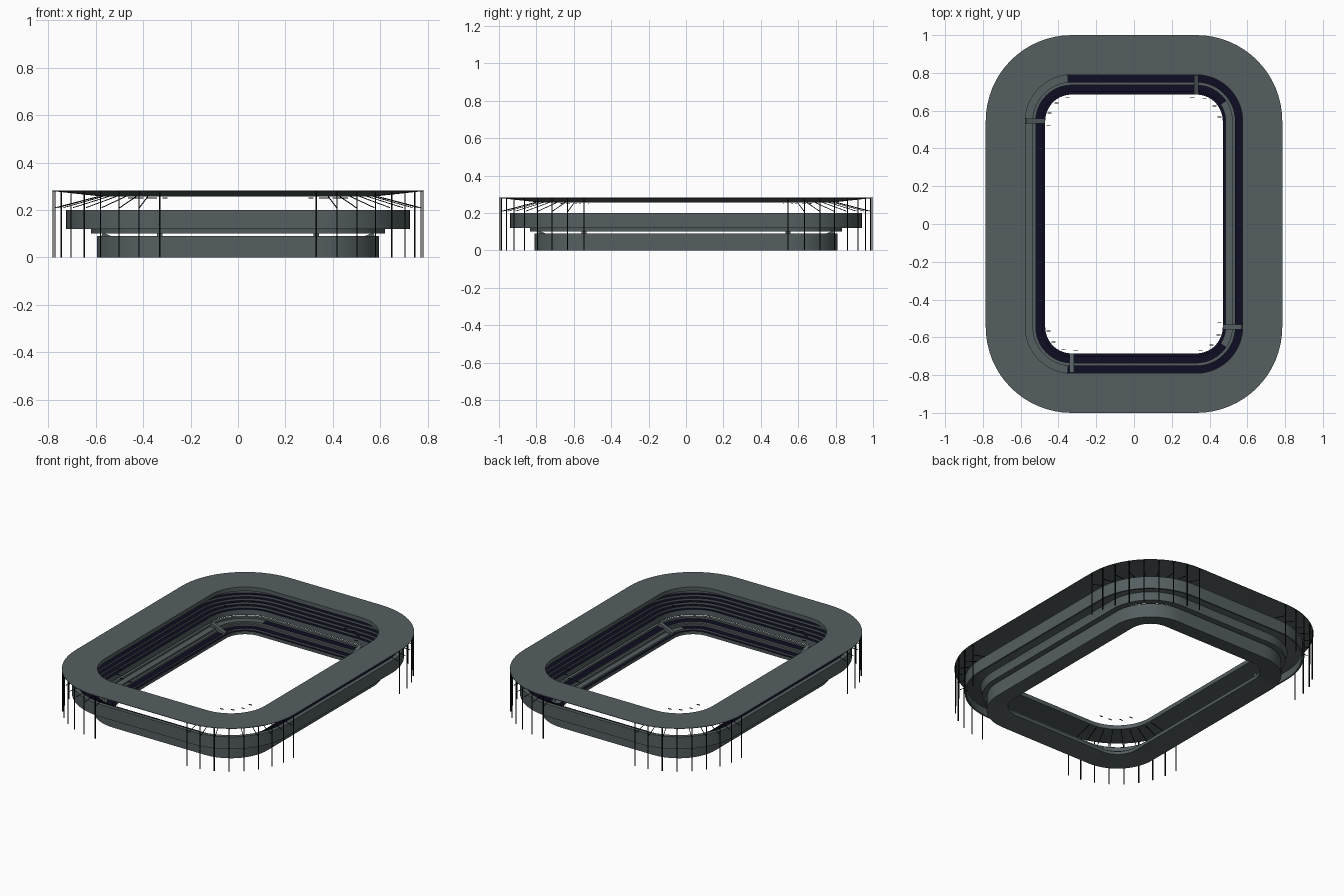
import bpy, bmesh, math
from mathutils import Vector, Matrix

old = bpy.data.objects.get("Cube")
if old:
    bpy.data.objects.remove(old, do_unlink=True)

# Every ring is an offset of the same core rectangle
CORE_X, CORE_Y, STEPS = 0.33, 0.545, 16


def material(name, rgb):
    m = bpy.data.materials.new(name)
    m.use_nodes = True
    m.diffuse_color = (*rgb, 1)
    m.node_tree.nodes["Principled BSDF"].inputs["Base Color"].default_value = (*rgb, 1)
    return m


grey = material("slate grey", (0.09, 0.113, 0.118))
navy = material("dark navy", (0.0045, 0.004, 0.017))
black = material("black", (0.003, 0.004, 0.004))


def corner_point(corner, angle, offset, z):
    a = math.radians(90 * corner + angle)
    sx = 1 if corner in (0, 3) else -1
    sy = 1 if corner in (0, 1) else -1
    return Vector((sx * CORE_X + offset * math.cos(a),
                   sy * CORE_Y + offset * math.sin(a), z))


def core_offset(p):
    return math.hypot(max(abs(p.x) - CORE_X, 0), max(abs(p.y) - CORE_Y, 0))


def finish(bm, name, mats, smooth=False):
    bmesh.ops.recalc_face_normals(bm, faces=bm.faces)
    mesh = bpy.data.meshes.new(name)
    bm.to_mesh(mesh)
    bm.free()
    for m in mats:
        mesh.materials.append(m)
    ob = bpy.data.objects.new(name, mesh)
    bpy.context.collection.objects.link(ob)
    if smooth:
        bpy.ops.object.select_all(action="DESELECT")
        ob.select_set(True)
        bpy.context.view_layer.objects.active = ob
        bpy.ops.object.shade_smooth_by_angle(angle=math.radians(30))
    return ob


def ring(name, profile, rule=None):
    """Sweep a closed (offset, z) profile around the rounded rectangle."""
    bm = bmesh.new()
    loops = [[bm.verts.new(corner_point(c, 90 * i / STEPS, r, z)) for r, z in profile]
             for c in range(4) for i in range(STEPS + 1)]
    n = len(profile)
    for k, loop in enumerate(loops):
        nxt = loops[(k + 1) % len(loops)]
        for j in range(n):
            bm.faces.new((loop[j], nxt[j], nxt[(j + 1) % n], loop[(j + 1) % n]))
    bmesh.ops.recalc_face_normals(bm, faces=bm.faces)
    bm.normal_update()
    if rule:
        for f in bm.faces:
            f.material_index = rule(f.calc_center_median(), f.normal)
    return finish(bm, name, [grey, navy], True)


def strut(bm, a, b, width, depth):
    """Thin box running from a to b."""
    d = b - a
    mat = (Matrix.Translation((a + b) / 2) @ d.to_track_quat("Z", "Y").to_matrix().to_4x4()
           @ Matrix.Diagonal((width, depth, d.length, 1)))
    bmesh.ops.create_cube(bm, size=1, matrix=mat)


def stairs(offsets, top, bottom):
    """Stepped profile descending inward."""
    drop = (top - bottom) / (len(offsets) - 1)
    points = []
    for i, r in enumerate(offsets):
        points.append((r, top - i * drop))
        if i < len(offsets) - 1:
            points.append((r, top - (i + 1) * drop))
    return points


# Treads of the lower ring change colour from side to side
def lower_rule(c, normal):
    if normal.z < 0.7:
        return 0
    r = core_offset(c)
    if r > 0.246 or 0.19 < r < 0.205:
        return 0
    if r > 0.205:
        return 0 if c.x < -CORE_X - 0.02 else 1
    return 0 if c.x > CORE_X + 0.14 and r > 0.155 else 1


def middle_rule(c, normal):
    return 1 if normal.z > 0.7 and core_offset(c) < 0.36 else 0


# Top flange with sloping underside
ring("top_flange", [(0.455, 0.283), (0.245, 0.283), (0.245, 0.257), (0.455, 0.28)])

# Middle ring: outer band, stepped inside and hanging collar
ring("middle_ring",
     [(0.395, 0.12), (0.395, 0.2)]
     + stairs([0.37, 0.345, 0.32, 0.295, 0.27, 0.25], 0.2, 0.135)
     + [(0.25, 0.1), (0.29, 0.1), (0.29, 0.12), (0.3, 0.15), (0.385, 0.17), (0.385, 0.12)],
     middle_rule)

# Lower ring with stepped inside
ring("lower_ring",
     [(0.265, 0), (0.265, 0.09)]
     + stairs([0.245, 0.205, 0.19, 0.155, 0.14], 0.09, 0.045)
     + [(0.14, 0.025)],
     lower_rule)

# Joint strips where the lower ring sections meet
bm = bmesh.new()
for corner, angle in ((0, 90), (1, 90), (2, 90), (3, 90)):
    strut(bm, corner_point(corner, angle, 0.145, 0.052),
          corner_point(corner, angle, 0.245, 0.093), 0.025, 0.025)
finish(bm, "joint_strips", [grey])

# Thin corner posts and sloping ribs
posts, ribs = bmesh.new(), bmesh.new()
for corner in range(4):
    for i in range(9):
        angle = 11.25 * i
        strut(posts, corner_point(corner, angle, 0.45, 0),
              corner_point(corner, angle, 0.45, 0.28), 0.005, 0.005)
        strut(ribs, corner_point(corner, angle, 0.44, 0.21),
              corner_point(corner, angle, 0.26, 0.257), 0.003, 0.003)
finish(posts, "corner_posts", [black])
finish(ribs, "corner_ribs", [black])

# Small loose tabs inside the opening corners
bm = bmesh.new()
for corner in range(4):
    for angle in (10, 40, 70, 100):
        p = corner_point(corner, angle, 0.125, 0.25)
        strut(bm, p - Vector((0.011, 0, 0)), p + Vector((0.011, 0, 0)), 0.004, 0.004)
finish(bm, "corner_tabs", [black])
